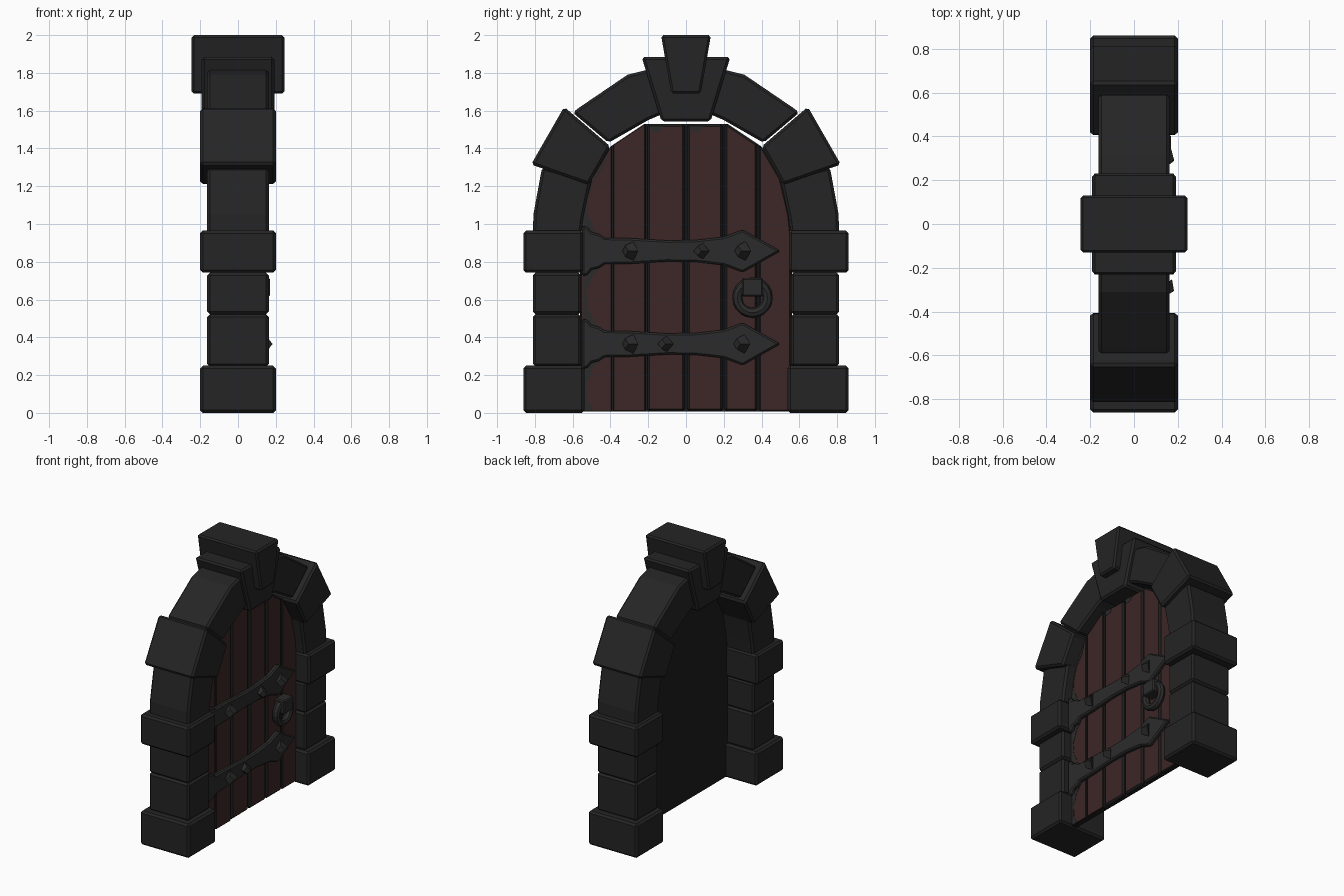
import bpy, bmesh, math
from mathutils import Vector

if "Cube" in bpy.data.objects:
    bpy.data.objects.remove(bpy.data.objects["Cube"])


def material(name, rgb):
    m = bpy.data.materials.new(name)
    m.diffuse_color = (*rgb, 1)
    m.use_nodes = True
    m.node_tree.nodes["Principled BSDF"].inputs["Base Color"].default_value = m.diffuse_color
    return m


STONE = material("dark stone", (0.018, 0.018, 0.018))
IRON = material("iron grey", (0.024, 0.024, 0.024))
SHADOW = material("dark groove", (0.012, 0.012, 0.012))
WOOD = material("red brown wood", (0.045, 0.020, 0.019))


def slab(name, outline, x0, x1, mats, bevel=0.0, bevel_mat=-1):
    """Extrude a (y, z) outline from x0 to x1."""
    bm = bmesh.new()
    face = bm.faces.new([bm.verts.new((x0, y, z)) for y, z in outline])
    ext = bmesh.ops.extrude_face_region(bm, geom=[face])
    verts = [g for g in ext["geom"] if isinstance(g, bmesh.types.BMVert)]
    bmesh.ops.translate(bm, verts=verts, vec=(x1 - x0, 0, 0))
    bmesh.ops.recalc_face_normals(bm, faces=bm.faces)
    for f in bm.faces:
        if len(mats) > 1:      # front takes the first colour, the rest the second
            f.material_index = 0 if f.normal.x > 0.5 else 1
    me = bpy.data.meshes.new(name)
    bm.to_mesh(me)
    bm.free()
    for m in mats:
        me.materials.append(m)
    ob = bpy.data.objects.new(name, me)
    bpy.context.collection.objects.link(ob)
    if bevel:
        b = ob.modifiers.new("bevel", 'BEVEL')
        b.width, b.segments, b.material = bevel, 1, bevel_mat
        b.limit_method, b.angle_limit = 'ANGLE', math.radians(40)
    return ob


def box(y0, y1, z0, z1):
    return [(y0, z0), (y1, z0), (y1, z1), (y0, z1)]


# Jamb and arch stones, mirrored left and right
BIG, SMALL = 0.2, 0.163
stones = [
    ("base_stone", box(0.538, 0.86, 0, 0.25), BIG),
    ("lower_jamb_stone", box(0.555, 0.81, 0.245, 0.522), SMALL),
    ("middle_jamb_stone", box(0.555, 0.81, 0.522, 0.742), SMALL),
    ("capital_stone", box(0.545, 0.86, 0.742, 0.965), BIG),
    ("springer_stone", [(0.555, 0.95), (0.81, 0.95), (0.808, 1.05), (0.762, 1.3),
                        (0.50, 1.24), (0.54, 1.05)], SMALL),
    ("haunch_stone", [(0.515, 1.208), (0.82, 1.315), (0.645, 1.62), (0.40, 1.41)], BIG),
    ("arch_stone", [(0.41, 1.43), (0.60, 1.59), (0.56, 1.62), (0.31, 1.79),
                    (0.17, 1.825), (0.13, 1.58), (0.20, 1.55)], SMALL),
]
for name, outline, half in stones:
    for side, s in (("right", 1), ("left", -1)):
        slab(f"{name}_{side}", [(s * y, z) for y, z in outline], -half, half, [STONE], 0.014)

# Keystone and the wedge behind it
slab("keystone_wedge", [(-0.13, 1.543), (0.13, 1.543), (0.235, 1.885), (-0.235, 1.885)],
     -0.192, 0.192, [STONE], 0.014)
slab("keystone", [(-0.078, 1.69), (0.078, 1.69), (0.132, 2.0), (-0.132, 2.0)],
     -0.245, 0.245, [STONE], 0.012)

# Door leaf: arched outline cut into planks over a dark backing
ARCH = [(0.0, 1.53), (0.22, 1.53), (0.40, 1.41), (0.50, 1.24), (0.545, 1.05), (0.56, 0.9)]


def top(y):
    y = abs(y)
    for (a, za), (b, zb) in zip(ARCH, ARCH[1:]):
        if y <= b:
            return za + (zb - za) * (y - a) / (b - a)
    return ARCH[-1][1]


def plank_outline(y0, y1):
    ys = sorted({y0, y1} | {s * p[0] for p in ARCH for s in (1, -1) if y0 < s * p[0] < y1})
    return [(y0, 0.008), (y1, 0.008)] + [(y, top(y)) for y in reversed(ys)]


slab("door_backing", plank_outline(-0.56, 0.56), 0.05, 0.062, [SHADOW])
edges = [-0.56, -0.39, -0.21, 0.0, 0.2, 0.382, 0.56]
FRONT = 0.092
for i, (a, b) in enumerate(zip(edges, edges[1:])):
    slab(f"door_plank_{i + 1}", plank_outline(a + 0.005, b - 0.005), 0.058, FRONT,
         [WOOD, SHADOW], 0.013, 1)

# Worn dark edge on the hinge side, bulging red between the straps
worn = [(-0.55, 0.01)]
for k in range(41):
    z = 0.01 + 1.2 * k / 40
    near = min(abs(z - c) for c in (0.12, 0.61, 1.1))
    worn.append((-0.525 + min(0.09, 2.6 * near * near + 0.005 * math.sin(k * 2.3)), z))
worn += [(-0.435, 1.30), (-0.41, 1.38), (-0.49, 1.24), (-0.54, 1.05)]
slab("worn_edge", worn, FRONT - 0.002, FRONT + 0.002, [IRON])
for y in (-0.16, 0.05):
    slab("worn_patch", [(y - 0.035, 1.52), (y - 0.02, 1.485), (y + 0.02, 1.49), (y + 0.04, 1.52)],
         FRONT - 0.002, FRONT + 0.002, [IRON])


# Strap hinges with pointed ends and square studs
def stud(y, z, r, turn):
    bpy.ops.mesh.primitive_cone_add(vertices=4, radius1=r, radius2=r * 0.6, depth=0.05,
                                    location=(0.144, y, z))
    ob = bpy.context.object
    ob.name = "hinge_stud"
    ob.rotation_euler = (turn, math.pi / 2, 0)
    ob.rotation_mode = 'XYZ'
    ob.data.materials.append(IRON)


HALF = [(-0.55, 0.135), (-0.52, 0.125), (-0.50, 0.10), (-0.46, 0.09), (-0.43, 0.07),
        (-0.30, 0.068), (-0.10, 0.056), (0.05, 0.058), (0.20, 0.075), (0.30, 0.113), (0.50, 0.0)]
for name, zc, studs in (("lower", 0.365, (-0.3, -0.115, 0.29)),
                        ("upper", 0.857, (-0.3, 0.075, 0.295))):
    outline = [(y, zc - h) for y, h in HALF] + [(y, zc + h) for y, h in reversed(HALF[:-1])]
    slab(f"{name}_strap_hinge", outline, FRONT - 0.005, 0.125, [IRON], 0.01)
    for k, y in enumerate(studs):
        stud(y, zc, 0.042 + 0.008 * (k != 1), math.radians(45 + (14, -10, 8)[k]))

# Ring handle with its mounting block
bpy.ops.mesh.primitive_torus_add(major_segments=20, minor_segments=8, major_radius=0.08,
                                 minor_radius=0.027, location=(0.122, 0.352, 0.61),
                                 rotation=(0, math.pi / 2, 0))
ring = bpy.context.object
ring.name = "ring_handle"
ring.data.materials.append(IRON)
slab("handle_block", box(0.297, 0.407, 0.615, 0.715), FRONT - 0.005, 0.17, [IRON], 0.008)
